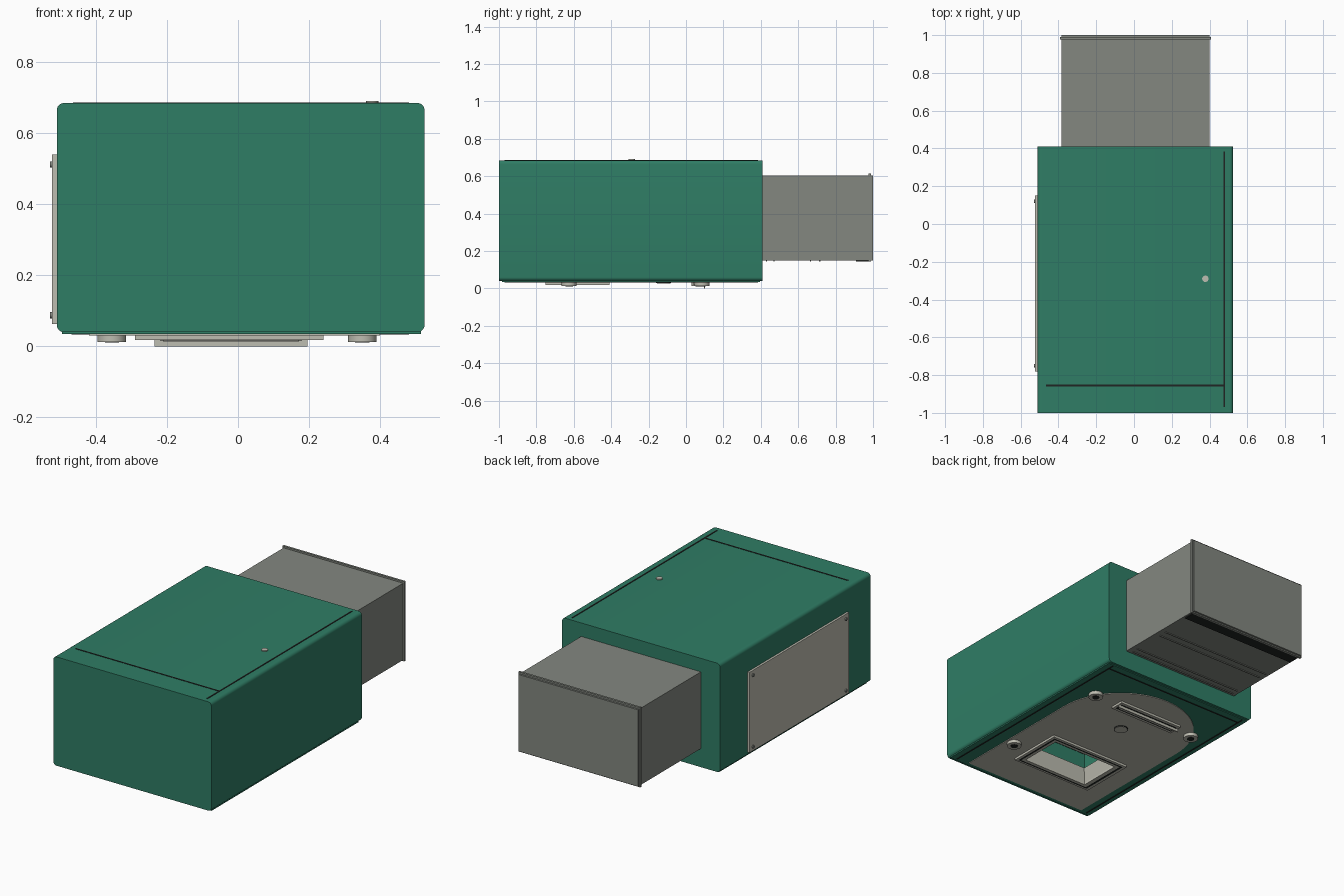
import bpy, bmesh, math
from mathutils import Matrix

if "Cube" in bpy.data.objects:
    bpy.data.objects.remove(bpy.data.objects["Cube"])


def material(name, rgb):
    lin = [((c / 255 + 0.055) / 1.055) ** 2.4 for c in rgb]
    m = bpy.data.materials.new(name)
    m.diffuse_color = (*lin, 1)
    m.use_nodes = True
    m.node_tree.nodes["Principled BSDF"].inputs["Base Color"].default_value = m.diffuse_color
    return m


GREEN = material("green_paint", (47, 125, 101))
GREY = material("warm_grey", (131, 135, 128))
BEIGE = material("light_beige", (190, 189, 177))
BLACK = material("near_black", (32, 36, 34))


def finish(name, bm, mat):
    bmesh.ops.recalc_face_normals(bm, faces=bm.faces)
    me = bpy.data.meshes.new(name)
    bm.to_mesh(me)
    bm.free()
    me.materials.append(mat)
    ob = bpy.data.objects.new(name, me)
    bpy.context.collection.objects.link(ob)
    return ob


def box(name, x, y, z, mat, bevel=0.0):
    """Box from ranges; bevel rounds the edges running along y."""
    bm = bmesh.new()
    bmesh.ops.create_cube(bm, size=1)
    for v in bm.verts:
        v.co = [r[0] if c < 0 else r[1] for r, c in zip((x, y, z), v.co)]
    if bevel:
        edges = [e for e in bm.edges if abs(e.verts[0].co.y - e.verts[1].co.y) > 1e-4]
        bmesh.ops.bevel(bm, geom=edges, offset=bevel, segments=6, profile=0.5, affect='EDGES')
    return finish(name, bm, mat)


def disc(name, centre, r, depth, mat, axis='Z', sides=32):
    bm = bmesh.new()
    rot = Matrix.Rotation(math.pi / 2, 4, 'Y') if axis == 'X' else Matrix()
    bmesh.ops.create_cone(bm, cap_ends=True, segments=sides, radius1=r, radius2=r,
                          depth=depth, matrix=Matrix.Translation(centre) @ rot)
    return finish(name, bm, mat)


def loft_rects(name, rects, mat):
    """Skin joining rectangles (x0, x1, y0, y1, z) in order."""
    bm = bmesh.new()
    loops = [[bm.verts.new(p) for p in ((a, c, z), (b, c, z), (b, d, z), (a, d, z))]
             for a, b, c, d, z in rects]
    for l0, l1 in zip(loops, loops[1:]):
        for i in range(4):
            j = (i + 1) % 4
            bm.faces.new((l0[i], l0[j], l1[j], l1[i]))
    return finish(name, bm, mat)


def cut(objects, x, y, z):
    cutter = box("cutter", x, y, z, GREEN)
    for ob in objects:
        mod = ob.modifiers.new("opening", 'BOOLEAN')
        mod.operation, mod.solver, mod.object = 'DIFFERENCE', 'EXACT', cutter
        bpy.context.view_layer.objects.active = ob
        bpy.ops.object.modifier_apply(modifier=mod.name)
    bpy.data.objects.remove(cutter)


# Main green housing and its bottom rim
housing = box("housing", (-0.51, 0.525), (-1, 0.41), (0.04, 0.685), GREEN, 0.02)
rim = box("bottom_rim", (-0.495, 0.515), (-0.985, 0.395), (0.035, 0.06), GREEN)

# Swivel plate below: straight front, semicircular back
bm = bmesh.new()
pts = [(-0.42, -0.96), (0.40, -0.96)]
pts += [(-0.01 + 0.41 * math.cos(math.pi * i / 32), -0.13 + 0.41 * math.sin(math.pi * i / 32))
        for i in range(33)]
face = bm.faces.new([bm.verts.new((px, py, 0.031)) for px, py in pts])
ext = bmesh.ops.extrude_face_region(bm, geom=[face])
for v in ext["geom"]:
    if isinstance(v, bmesh.types.BMVert):
        v.co.z = 0.037
swivel = finish("swivel_plate", bm, BEIGE)

# Opening in the underside with sloped throat and dark ceiling
OX, OY = (-0.235, 0.195), (-0.71, -0.45)
cut([housing, rim, swivel], OX, OY, (-0.1, 0.22))
loft_rects("opening_throat", [(*OX, *OY, 0.03), (-0.215, 0.175, -0.69, -0.47, 0.11),
                              (*OX, *OY, 0.11)], BEIGE)
box("opening_ceiling", (-0.234, 0.194), (-0.709, -0.451), (0.212, 0.219), BLACK)

# Frame around the opening, with dark gasket and inner lip
loft_rects("opening_frame", [(-0.29, 0.24, -0.75, -0.41, 0.032), (-0.29, 0.24, -0.75, -0.41, 0.018),
                             (*OX, *OY, 0.018), (*OX, *OY, 0.032)], BEIGE)
loft_rects("frame_gasket", [(-0.272, 0.225, -0.737, -0.423, 0.0175),
                            (-0.258, 0.213, -0.727, -0.433, 0.0175)], BLACK)

# Long connector strip near the back, with slot and thin blade
box("connector_strip", (-0.235, 0.195), (0.04, 0.125), (0.018, 0.032), BEIGE)
box("connector_slot", (-0.22, 0.18), (0.058, 0.107), (0.016, 0.02), BLACK)
box("connector_bar", (-0.21, 0.17), (0.07, 0.093), (0.013, 0.02), BEIGE)
box("connector_blade", (-0.235, 0.195), (0.096, 0.102), (0.0, 0.02), BEIGE)

# Round feet and pivot
for i, (fx, fy) in enumerate(((0.35, 0.085), (-0.355, 0.07), (0.35, -0.625))):
    disc(f"foot_{i + 1}", (fx, fy, 0.023), 0.04, 0.02, BEIGE)
    disc(f"foot_recess_{i + 1}", (fx, fy, 0.0125), 0.02, 0.003, BLACK)
disc("pivot_ring", (-0.005, -0.12, 0.030), 0.04, 0.004, BLACK)
disc("pivot_disc", (-0.005, -0.12, 0.0295), 0.036, 0.006, BEIGE)

# Dark seam lines on the top and the underside
for side, z in (("top", (0.68, 0.687)), ("bottom", (0.033, 0.04))):
    box(f"{side}_long_seam", (0.473, 0.481), (-0.97, 0.385), z, BLACK)
    cross = -0.855 if side == "top" else 0.35
    box(f"{side}_cross_seam", (-0.465, 0.475), (cross - 0.004, cross + 0.004), z, BLACK)
box("bottom_left_seam", (-0.469, -0.461), (-0.97, 0.385), (0.033, 0.04), BLACK)
disc("top_button", (0.378, -0.29, 0.686), 0.017, 0.01, BEIGE)

# Access panel on the left side with four screws
box("side_panel", (-0.523, -0.505), (-0.78, 0.15), (0.063, 0.54), BEIGE)
for y in (-0.75, 0.12):
    for z in (0.088, 0.512):
        disc("panel_screw", (-0.525, y, z), 0.009, 0.008, GREY, 'X', 16)

# Grey rear box with end lip and underside strips
box("rear_box", (-0.385, 0.40), (0.40, 1.0), (0.15, 0.605), GREY)
box("rear_lip", (-0.392, 0.407), (0.976, 0.989), (0.143, 0.615), GREY)
box("rear_bottom_channel", (-0.375, 0.39), (0.91, 0.976), (0.143, 0.151), BLACK)
for y in (0.43, 0.47, 0.665, 0.715):
    box("rear_bottom_rib", (-0.36, 0.37), (y - 0.003, y + 0.003), (0.145, 0.151), GREY)

# Smooth the rounded parts, keeping sharp edges
for ob in bpy.context.scene.objects:
    bpy.ops.object.select_all(action='DESELECT')
    ob.select_set(True)
    bpy.context.view_layer.objects.active = ob
    bpy.ops.object.shade_smooth_by_angle(angle=math.radians(30))
